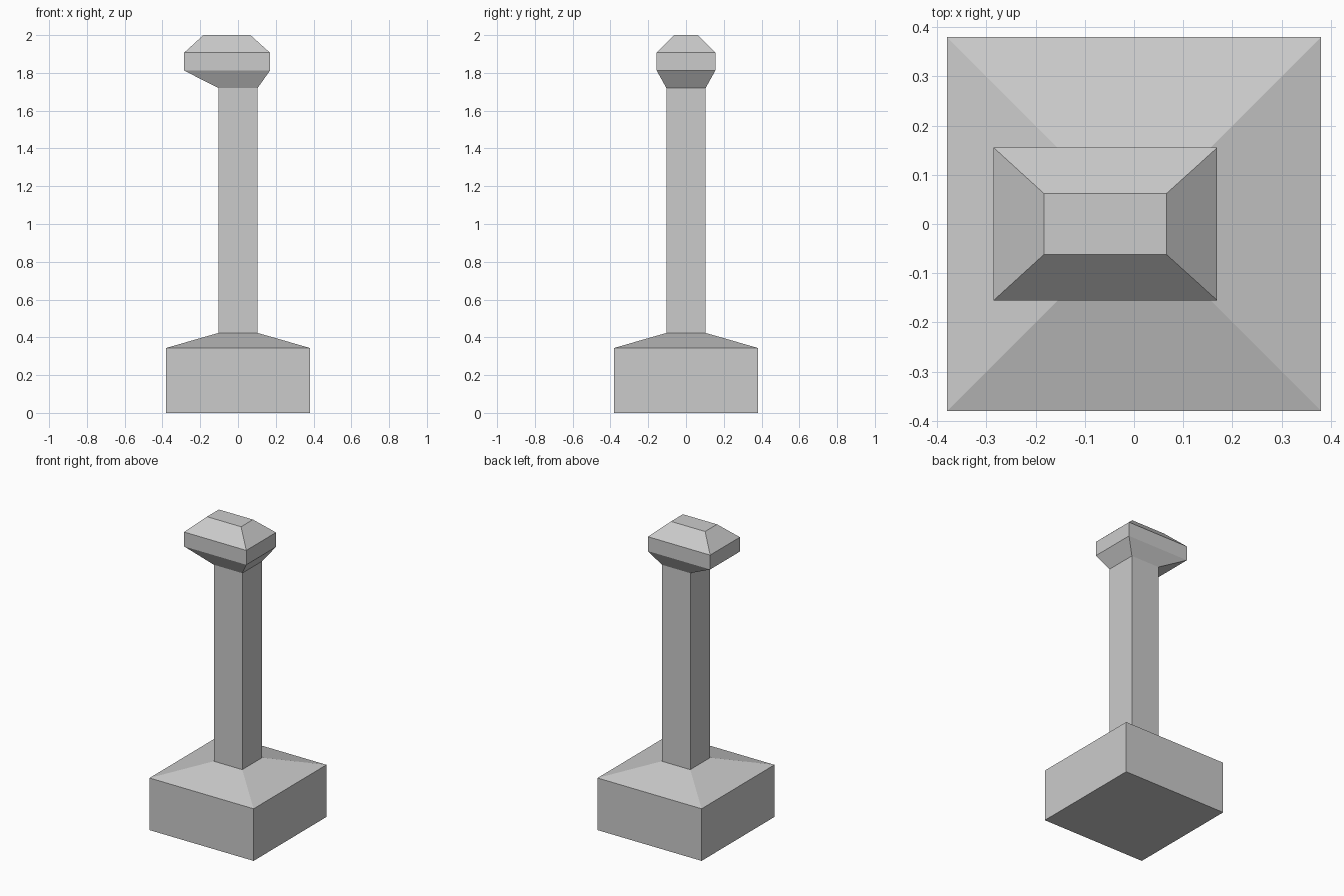
import bpy
import bmesh

cube = bpy.data.objects.get("Cube")
if cube:
    bpy.data.objects.remove(cube, do_unlink=True)

# Single stone colour
stone = bpy.data.materials.new("grey_stone")
stone.use_nodes = True
colour = (0.6, 0.6, 0.6, 1.0)
stone.diffuse_color = colour
stone.node_tree.nodes["Principled BSDF"].inputs["Base Color"].default_value = colour


def stack(name, sections, cap_bottom=False, cap_top=False):
    """Join rectangular sections (left x, right x, half depth, height)."""
    bm = bmesh.new()
    rings = []
    for x0, x1, d, z in sections:
        corners = ((x0, -d), (x1, -d), (x1, d), (x0, d))
        rings.append([bm.verts.new((x, y, z)) for x, y in corners])
    for low, high in zip(rings, rings[1:]):
        for i in range(4):
            j = (i + 1) % 4
            bm.faces.new((low[i], low[j], high[j], high[i]))
    if cap_bottom:
        bm.faces.new(rings[0][::-1])
    if cap_top:
        bm.faces.new(rings[-1])
    mesh = bpy.data.meshes.new(name)
    bm.to_mesh(mesh)
    bm.free()
    mesh.materials.append(stone)
    obj = bpy.data.objects.new(name, mesh)
    bpy.context.collection.objects.link(obj)
    return obj


def square(half, z):
    return (-half, half, half, z)


BASE, POST = 0.38, 0.104
post_foot = square(POST, 0.423)
post_head = square(POST, 1.72)

# Square plinth with a shallow sloping top
stack("base", [square(BASE, 0), square(BASE, 0.344), post_foot], cap_bottom=True)

# Straight square post
stack("post", [post_foot, post_head])

# Bevelled head, overhanging to one side
stack("head", [post_head,
               (-0.285, 0.169, 0.155, 1.812),
               (-0.285, 0.169, 0.155, 1.907),
               (-0.183, 0.066, 0.062, 2.0)], cap_top=True)
